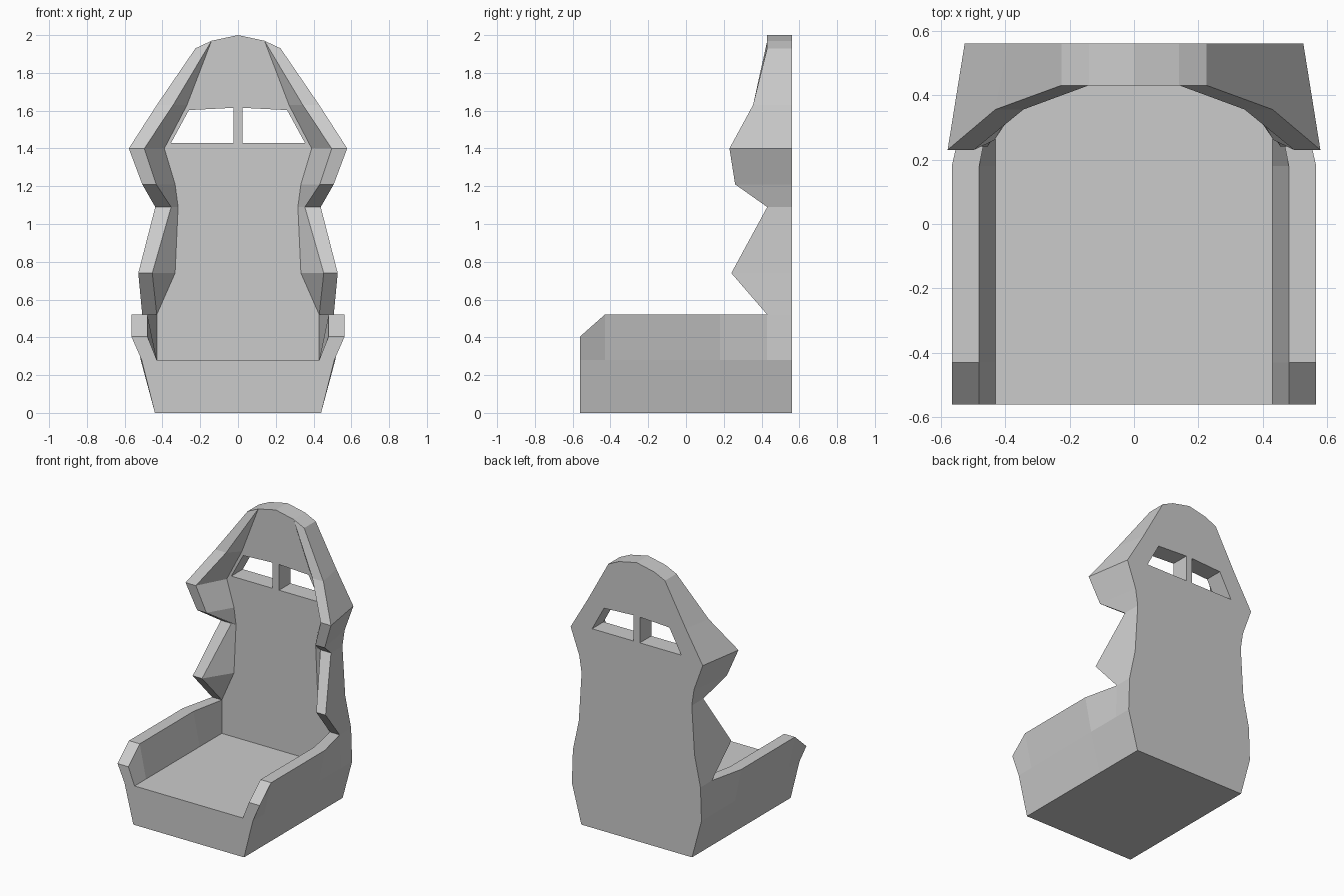
import bpy, bmesh

if "Cube" in bpy.data.objects:
    bpy.data.objects.remove(bpy.data.objects["Cube"])

FRONT, BACK = 0.43, 0.56      # front and rear planes of the backrest
bm = bmesh.new()


def face(points):
    """Add a face on the right side and its mirror, skipping collapsed corners."""
    pts = []
    for p in points:
        if p not in pts:
            pts.append(p)
    if len(pts) < 3:
        return
    for s in (1, -1):
        bm.faces.new([bm.verts.new((s * x, y, z)) for x, y, z in pts])


def bridge(a, b, columns):
    for i in columns:
        face([a[i], a[i + 1], b[i + 1], b[i]])


# Seat base: half cross-sections running from front to back
# y, rim outer x, rim inner x, rim height, waist x
sections = []
for y, xo, xi, zt, w in [(-0.56, 0.565, 0.48, 0.405, 0.51),
                         (-0.43, 0.565, 0.48, 0.52, 0.51),
                         (0.18, 0.565, 0.48, 0.52, 0.515),
                         (FRONT, 0.507, 0.43, 0.52, 0.515)]:
    sections.append([(0, y, 0), (0.44, y, 0), (w, y, 0.28), (xo, y, zt),
                     (xi, y, zt), (0.43, y, 0.28), (0, y, 0.28)])
for a, b in zip(sections, sections[1:]):
    bridge(a, b, range(6))
f = sections[0]
face([f[0], f[1], f[2], f[5], f[6]])
face(f[2:6])

# Backrest with side bolsters: half cross-sections running upwards
# z, panel x, rim inner x, rim outer x, rim y, rear x
rows = []
for z, xp, xi, xo, y, xb in [(0, 0.44, 0.44, 0.44, FRONT, 0.44),
                             (0.28, 0.43, 0.43, 0.515, FRONT, 0.515),
                             (0.52, 0.43, 0.43, 0.507, FRONT, 0.507),
                             (0.74, 0.333, 0.454, 0.528, 0.24, 0.46),
                             (1.09, 0.317, 0.354, 0.438, FRONT, 0.438),
                             (1.21, 0.333, 0.433, 0.507, 0.26, 0.456),
                             (1.40, 0.39, 0.496, 0.578, 0.23, 0.525),
                             (1.63, 0.27, 0.343, 0.43, 0.355, 0.39)]:
    rows.append([(0, FRONT, z), (xp, FRONT, z), (xi, y, z), (xo, y, z),
                 (xb, BACK, z), (xp, BACK, z), (0, BACK, z)])
rows.append([(0, FRONT, 2.0), (0.14, FRONT, 1.97), (0.14, FRONT, 1.97),
             (0.225, FRONT, 1.93), (0.225, BACK, 1.93), (0.14, BACK, 1.97),
             (0, BACK, 2.0)])
for i, (a, b) in enumerate(zip(rows, rows[1:])):
    columns = {0: (3, 4, 5), 1: (0, 3, 4, 5)}.get(i, range(6))
    bridge(a, b, columns)

# Top cap and underside of the backrest
t, u = rows[-1], rows[0]
face([t[0], t[1], t[5], t[6]])
face([t[1], t[3], t[4], t[5]])
face([u[0], u[1], u[4], u[6]])

bmesh.ops.remove_doubles(bm, verts=bm.verts, dist=0.0005)
bmesh.ops.recalc_face_normals(bm, faces=bm.faces)
mesh = bpy.data.meshes.new("bucket_seat")
bm.to_mesh(mesh)
bm.free()
seat = bpy.data.objects.new("bucket_seat", mesh)
bpy.context.collection.objects.link(seat)

# Harness openings: two prisms cut through the backrest
cut = bmesh.new()
outline = [(0.025, 1.43), (0.354, 1.43), (0.26, 1.603), (0.025, 1.615)]
for s in (1, -1):
    base = cut.faces.new([cut.verts.new((s * x, 0.40, z)) for x, z in outline])
    new = bmesh.ops.extrude_face_region(cut, geom=[base])["geom"]
    bmesh.ops.translate(cut, vec=(0, 0.25, 0),
                        verts=[g for g in new if isinstance(g, bmesh.types.BMVert)])
bmesh.ops.recalc_face_normals(cut, faces=cut.faces)
cut_mesh = bpy.data.meshes.new("harness_opening_cutter")
cut.to_mesh(cut_mesh)
cut.free()
cutter = bpy.data.objects.new("harness_opening_cutter", cut_mesh)
bpy.context.collection.objects.link(cutter)
cutter.hide_render = True
cutter.display_type = 'WIRE'

mod = seat.modifiers.new("harness_openings", 'BOOLEAN')
mod.operation = 'DIFFERENCE'
mod.solver = 'EXACT'
mod.object = cutter

# Apply the cut and drop the cutter
bpy.context.view_layer.objects.active = seat
seat.select_set(True)
bpy.ops.object.modifier_apply(modifier=mod.name)
bpy.data.objects.remove(cutter)
